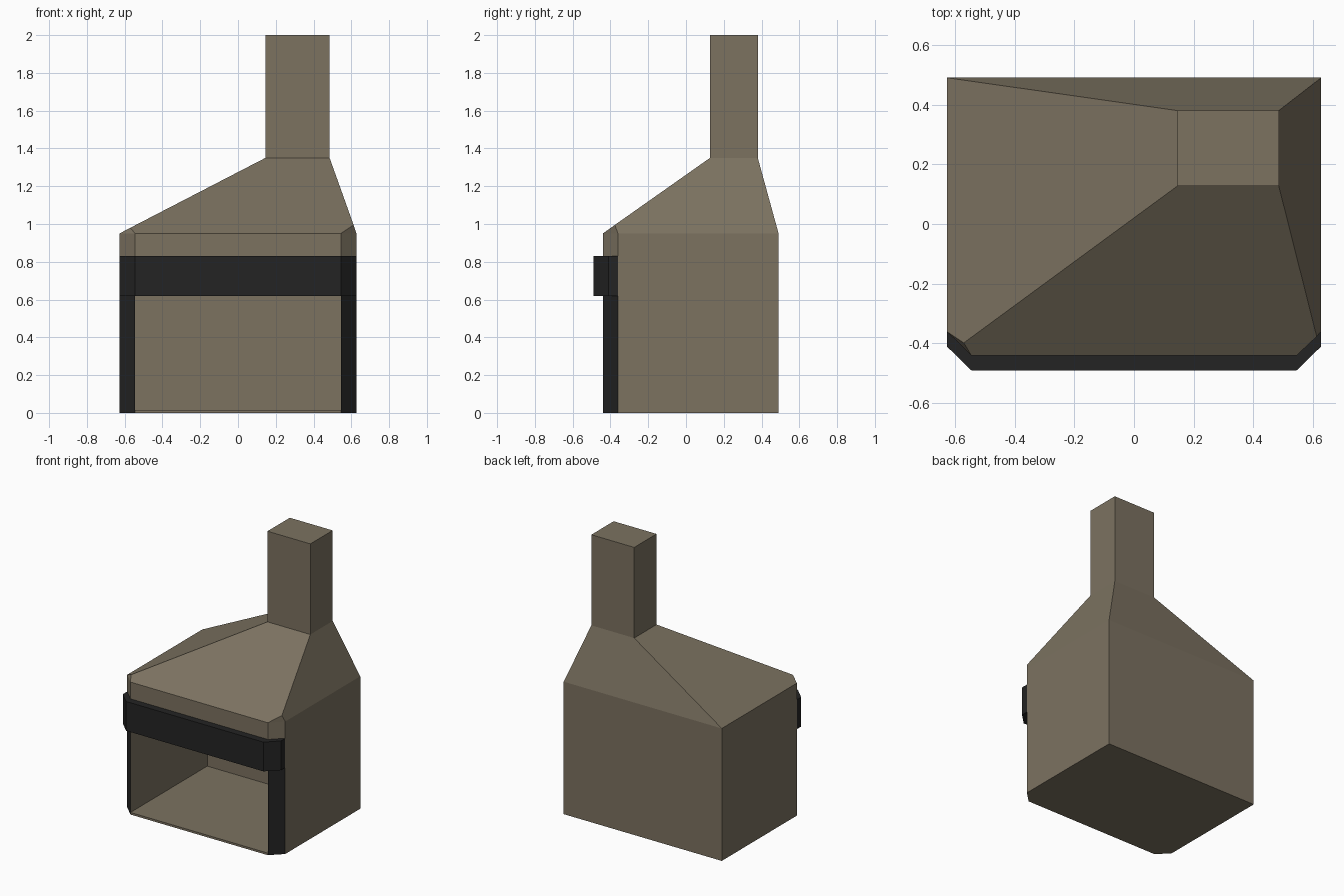
import bpy
import bmesh

if "Cube" in bpy.data.objects:
    bpy.data.objects.remove(bpy.data.objects["Cube"])


def material(name, color):
    mat = bpy.data.materials.new(name)
    mat.use_nodes = True
    mat.diffuse_color = (*color, 1)
    mat.node_tree.nodes["Principled BSDF"].inputs["Base Color"].default_value = (*color, 1)
    return mat


STONE = material("warm stone", (0.2, 0.168, 0.118))
IRON = material("black iron", (0.017, 0.017, 0.017))


def finish(bm, name, *mats):
    bmesh.ops.recalc_face_normals(bm, faces=bm.faces)
    mesh = bpy.data.meshes.new(name)
    bm.to_mesh(mesh)
    bm.free()
    for mat in mats:
        mesh.materials.append(mat)
    obj = bpy.data.objects.new(name, mesh)
    bpy.context.collection.objects.link(obj)
    return obj


def ring(bm, outline, z):
    return [bm.verts.new((x, y, z)) for x, y in outline]


def bridge(bm, low, high, skip=()):
    n = len(low)
    return {i: bm.faces.new((low[i], low[(i + 1) % n], high[(i + 1) % n], high[i]))
            for i in range(n) if i not in skip}


SIDE, INNER = 0.627, 0.545
FRONT, CHAMFER, BACK = -0.44, -0.36, 0.49
FLOOR, LINTEL, EAVES, NECK, TOP = 0.015, 0.62, 0.95, 1.35, 2.0

# Hearth walls: edge 0 is the open front, edges 1 and 5 are the iron corners
body = bmesh.new()
outline = [(-INNER, FRONT), (INNER, FRONT), (SIDE, CHAMFER),
           (SIDE, BACK), (-SIDE, BACK), (-SIDE, CHAMFER)]
base, sill, lintel, eaves = [ring(body, outline, z) for z in (0, FLOOR, LINTEL, EAVES)]
body.faces.new(base[::-1])
lower = bridge(body, base, sill)
middle = bridge(body, sill, lintel, skip=(0,))
bridge(body, lintel, eaves)
for faces in (lower, middle):
    for i in (1, 5):
        faces[i].material_index = 1

# Firebox recess
back_wall = [(INNER, 0.43), (-INNER, 0.43)]
floor_back = ring(body, back_wall, FLOOR)
ceiling_back = ring(body, back_wall, LINTEL)
inner_low = sill[:2] + floor_back
inner_high = lintel[:2] + ceiling_back
bridge(body, inner_low, inner_high, skip=(0,))
body.faces.new(inner_low)
body.faces.new(inner_high)

# Sloping hood with clipped front corners, then the flue
flue = [(0.145, 0.127), (0.485, 0.127), (0.485, 0.38), (0.145, 0.38)]
neck, top = ring(body, flue, NECK), ring(body, flue, TOP)
tip_left = body.verts.new((-0.57, -0.398, 0.98))
tip_right = body.verts.new((0.612, -0.377, 0.995))
fl, fr, rf, rb, lb, lf = eaves
for face in ((fl, fr, tip_right, neck[1], neck[0], tip_left),
             (fr, rf, tip_right), (lf, fl, tip_left),
             (rf, rb, neck[2], neck[1], tip_right),
             (rb, lb, neck[3], neck[2]),
             (lb, lf, tip_left, neck[0], neck[3])):
    body.faces.new(face)
bridge(body, neck, top)
body.faces.new(top)
finish(body, "fireplace_body", STONE, IRON)

# Iron mantel band wrapped round the front
band = bmesh.new()
half = [(INNER, FRONT - 0.05), (SIDE, CHAMFER - 0.05), (SIDE, CHAMFER), (INNER, FRONT)]
band_outline = half + [(-x, y) for x, y in reversed(half)]
low, high = ring(band, band_outline, LINTEL), ring(band, band_outline, 0.83)
bridge(band, low, high)
band.faces.new(low[::-1])
band.faces.new(high)
finish(band, "mantel_band", IRON)
